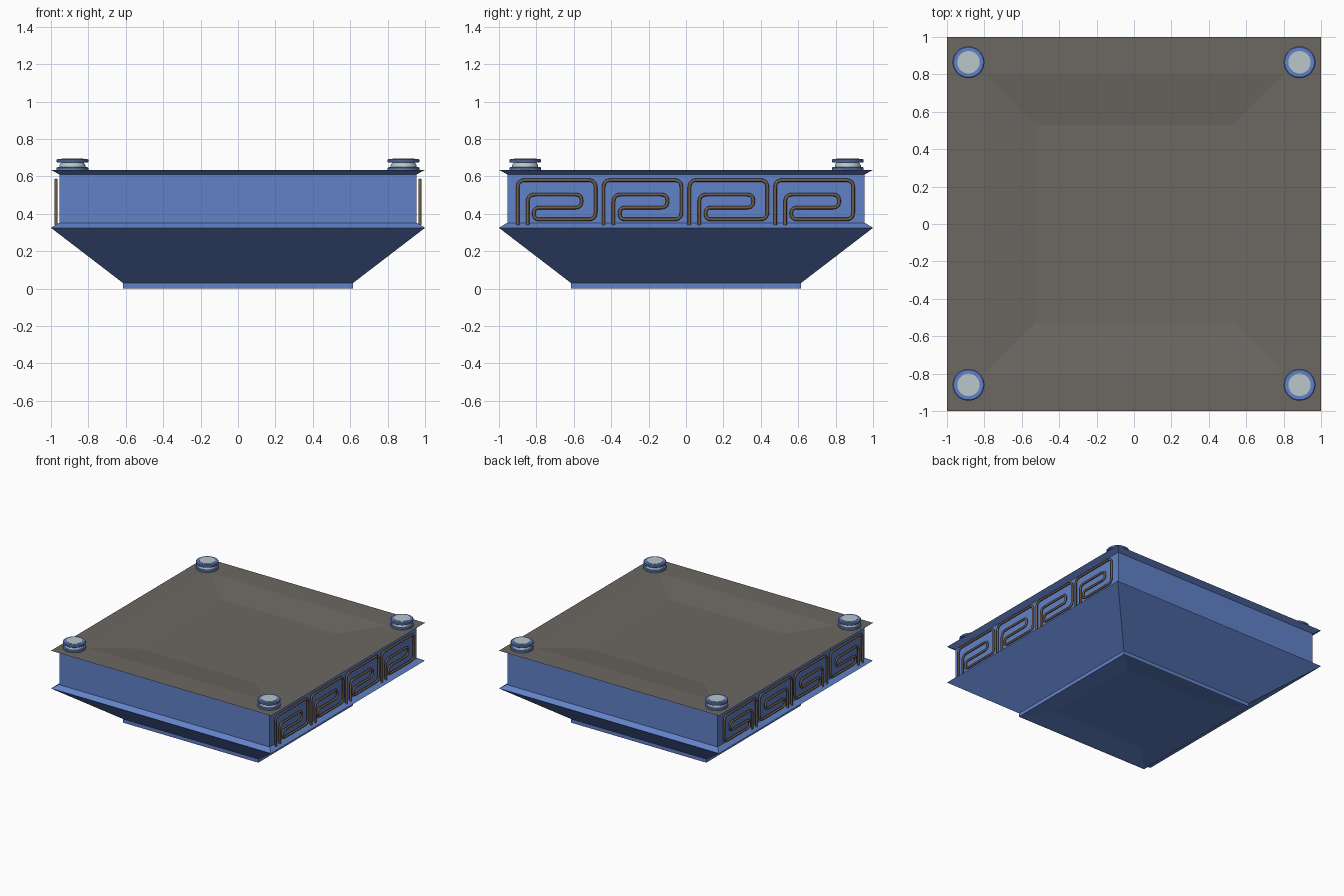
import bpy, bmesh, math
from mathutils import Vector

if "Cube" in bpy.data.objects:
    bpy.data.objects.remove(bpy.data.objects["Cube"])


def material(name, rgb):
    m = bpy.data.materials.new(name)
    m.diffuse_color = (*rgb, 1)
    m.use_nodes = True
    m.node_tree.nodes["Principled BSDF"].inputs["Base Color"].default_value = m.diffuse_color
    return m


BLUE = material("blue", (0.12, 0.22, 0.58))
STONE = material("stone", (0.15, 0.135, 0.12))
PALE = material("pale", (0.48, 0.57, 0.58))
BROWN = material("brown", (0.16, 0.11, 0.07))


def stack(name, rings, sides, mat, loc=(0, 0, 0), cap_start=True, cap_end=True):
    """Join (half width, z) rings; four sides give an axis-aligned square."""
    bm = bmesh.new()
    k = math.sqrt(2) if sides == 4 else 1
    loops = []
    for r, z in rings:
        loops.append([bm.verts.new((k * r * math.cos(a), k * r * math.sin(a), z))
                      for a in (math.tau * (i + 0.5) / sides for i in range(sides))])
    for a, b in zip(loops, loops[1:]):
        for i in range(sides):
            j = (i + 1) % sides
            bm.faces.new((a[i], a[j], b[j], b[i]))
    if cap_start:
        bm.faces.new(loops[0][::-1])
    if cap_end:
        bm.faces.new(loops[-1])
    me = bpy.data.meshes.new(name)
    bm.to_mesh(me)
    bm.free()
    me.materials.append(mat)
    ob = bpy.data.objects.new(name, me)
    ob.location = loc
    bpy.context.collection.objects.link(ob)
    if sides > 4:
        me.shade_smooth()
        me.set_sharp_from_angle(angle=math.radians(35))
    return ob


# Square block: recessed base, flared underside, ledge, upright wall, top lip
stack("block_body", [(0.42, 0.03), (0.60, 0.0), (0.615, 0.0), (0.615, 0.03),
                     (1.0, 0.325), (0.96, 0.35), (0.955, 0.35), (0.955, 0.61),
                     (1.0, 0.635)], 4, BLUE, cap_end=False)

# Shallow sunken top
stack("sunken_top", [(1.0, 0.635), (0.80, 0.635), (0.53, 0.60)], 4, STONE,
      cap_start=False)

# Corner studs: two blue discs with a pale core
for x in (-0.885, 0.885):
    for y in (-0.86, 0.865):
        for label, z in (("lower", 0.63), ("upper", 0.673)):
            stack(f"stud_{label}_disc", [(0.08, z), (0.085, z + 0.004),
                                         (0.085, z + 0.016), (0.08, z + 0.02)],
                  32, BLUE, (x, y, 0))
        stack("stud_core", [(0.07, 0.635), (0.07, 0.66), (0.06, 0.675),
                            (0.06, 0.696)], 32, PALE, (x, y, 0))

# Greek key outline, (y, z), relative to the first vertical bar
KEY = [(0, 0.34), (0, 0.58), (0.417, 0.58), (0.417, 0.37), (0.086, 0.37),
       (0.086, 0.433), (0.342, 0.433), (0.342, 0.503), (0.053, 0.503), (0.053, 0.34)]


def rounded(points, radius, steps=5):
    pts = [Vector(p) for p in points]
    out = [pts[0]]
    for a, b, c in zip(pts, pts[1:], pts[2:]):
        r = min(radius, (a - b).length * 0.49, (c - b).length * 0.49)
        p, q = b + (a - b).normalized() * r, b + (c - b).normalized() * r
        for i in range(steps + 1):
            t = i / steps
            out.append(p * (1 - t) ** 2 + b * (2 * t * (1 - t)) + q * t ** 2)
    return out + [pts[-1]]


# Raised tubes on the right and left walls
for side, x in (("right", 0.973), ("left", -0.973)):
    cu = bpy.data.curves.new(f"key_pattern_{side}", "CURVE")
    cu.dimensions = "3D"
    cu.bevel_depth = 0.009
    cu.bevel_resolution = 2
    cu.use_fill_caps = True
    for n in range(4):
        path = rounded(KEY, 0.04)
        sp = cu.splines.new("POLY")
        sp.points.add(len(path) - 1)
        for pt, (y, z) in zip(sp.points, path):
            pt.co = (x, -0.9 + 0.459 * n + y, z, 1)
    cu.materials.append(BROWN)
    bpy.context.collection.objects.link(bpy.data.objects.new(cu.name, cu))
